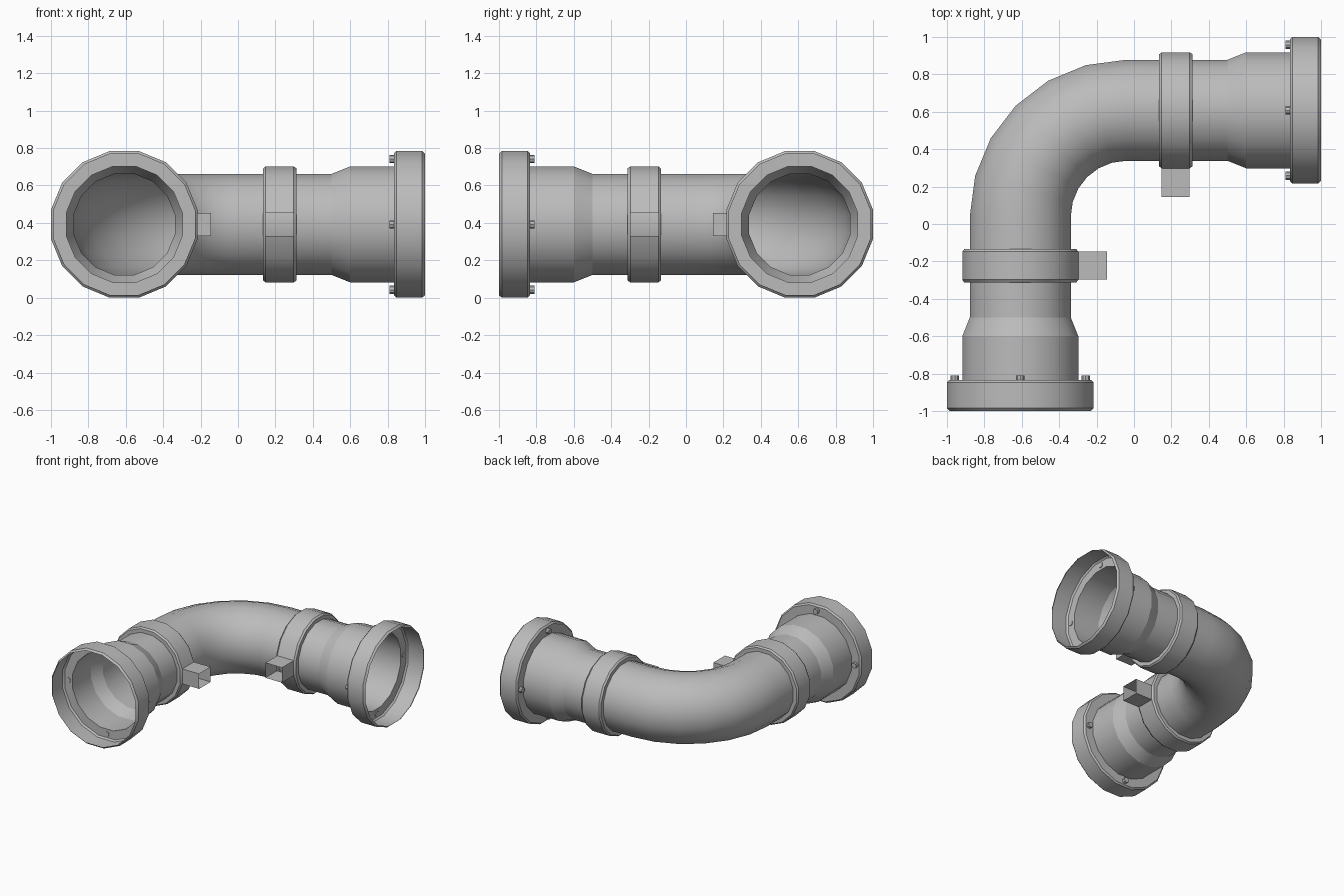
import bpy, bmesh
from math import pi, sin, cos, radians
from mathutils import Matrix, Vector

SIDES = 16
AXIS = 0.608            # distance of each leg's axis from the centre lines
MID = 0.392             # height of the pipe axis
BEND = 0.04             # where the straight legs meet the elbow
MIRROR = Matrix(((0, -1, 0, 0), (-1, 0, 0, 0), (0, 0, 1, 0), (0, 0, 0, 1)))

if "Cube" in bpy.data.objects:
    bpy.data.objects.remove(bpy.data.objects["Cube"])

grey = bpy.data.materials.new("pipe_grey")
grey.use_nodes = True
COLOUR = (0.5, 0.5, 0.5, 1)
grey.diffuse_color = COLOUR
grey.node_tree.nodes["Principled BSDF"].inputs["Base Color"].default_value = COLOUR


def finish(name, bm, mirrored=False):
    """Turn a bmesh into a shaded object."""
    if mirrored:
        bm.transform(MIRROR)
        bmesh.ops.reverse_faces(bm, faces=bm.faces[:])
    me = bpy.data.meshes.new(name)
    bm.to_mesh(me)
    bm.free()
    me.materials.append(grey)
    ob = bpy.data.objects.new(name, me)
    bpy.context.collection.objects.link(ob)
    bpy.ops.object.select_all(action='DESELECT')
    ob.select_set(True)
    bpy.context.view_layer.objects.active = ob
    bpy.ops.object.shade_smooth_by_angle(angle=radians(30))


def add_ring(bm, centre, across, flat_radius):
    """Ring of vertices with flat sides facing across and up."""
    r = flat_radius / cos(pi / SIDES)
    up = Vector((0, 0, 1))
    angles = [(i + 0.5) * 2 * pi / SIDES for i in range(SIDES)]
    return [bm.verts.new(centre + across * r * cos(a) + up * r * sin(a)) for a in angles]


def bridge(bm, rings):
    for a, b in zip(rings, rings[1:]):
        for i in range(SIDES):
            j = (i + 1) % SIDES
            bm.faces.new((a[i], a[j], b[j], b[i]))


def leg_lathe(profile):
    """Revolve (y, radius) pairs about the front leg's axis."""
    bm = bmesh.new()
    rings = [add_ring(bm, Vector((-AXIS, y, MID)), Vector((1, 0, 0)), r) for y, r in profile]
    bridge(bm, rings)
    return bm, rings


# Pipe: flared front leg, six-segment elbow, flared side leg
bm = bmesh.new()
leg = [(-0.835, 0.31), (-0.60, 0.31), (-0.50, 0.27)]
X = Vector((1, 0, 0))
rings = [add_ring(bm, Vector((-AXIS, y, MID)), X, r) for y, r in leg]
for k in range(7):
    a = k * pi / 12
    across = Vector((cos(a), -sin(a), 0))
    centre = Vector((-BEND, BEND, MID)) - across * (AXIS - BEND)
    rings.append(add_ring(bm, centre, across, 0.27))
for y, r in reversed(leg):
    rings.append(add_ring(bm, Vector((-y, AXIS, MID)), Vector((0, -1, 0)), r))
bridge(bm, rings)
for ring in (rings[1], rings[2], rings[-3], rings[-2]):
    for i in range(SIDES):
        bm.edges.get((ring[i], ring[(i + 1) % SIDES])).smooth = False
bmesh.ops.recalc_face_normals(bm, faces=bm.faces[:])
finish("elbow_pipe", bm)

for side, mirrored in (("front", False), ("side", True)):
    # Open cup flange with chamfered rims
    bm, rings = leg_lathe([(-0.835, 0.31), (-0.835, 0.38), (-0.847, 0.392),
                           (-0.985, 0.392), (-1.0, 0.378)])
    finish(side + "_flange", bm, mirrored)

    # Collar, with its inner flat side drawn out into an open square spout
    bm, rings = leg_lathe([(-0.135, 0.27), (-0.135, 0.30), (-0.148, 0.31),
                           (-0.298, 0.31), (-0.312, 0.30), (-0.312, 0.27)])
    corners = [rings[2][-1], rings[2][0], rings[3][0], rings[3][-1]]
    flat = next(f for f in bm.faces if set(f.verts) == set(corners))
    bm.faces.remove(flat)
    outer = [bm.verts.new((-0.145, v.co.y, v.co.z)) for v in corners]
    for i in range(4):
        j = (i + 1) % 4
        bm.faces.new((corners[i], corners[j], outer[j], outer[i]))
    finish(side + "_collar", bm, mirrored)

    # Four bolt heads on the back of the flange
    bm = bmesh.new()
    for k in range(4):
        a = k * pi / 2
        place = Matrix.Translation((-AXIS + 0.35 * cos(a), -0.825, MID + 0.35 * sin(a)))
        bmesh.ops.create_cone(bm, cap_ends=True, segments=8, radius1=0.022, radius2=0.022,
                              depth=0.03, matrix=place @ Matrix.Rotation(pi / 2, 4, 'X'))
    finish(side + "_bolts", bm, mirrored)
